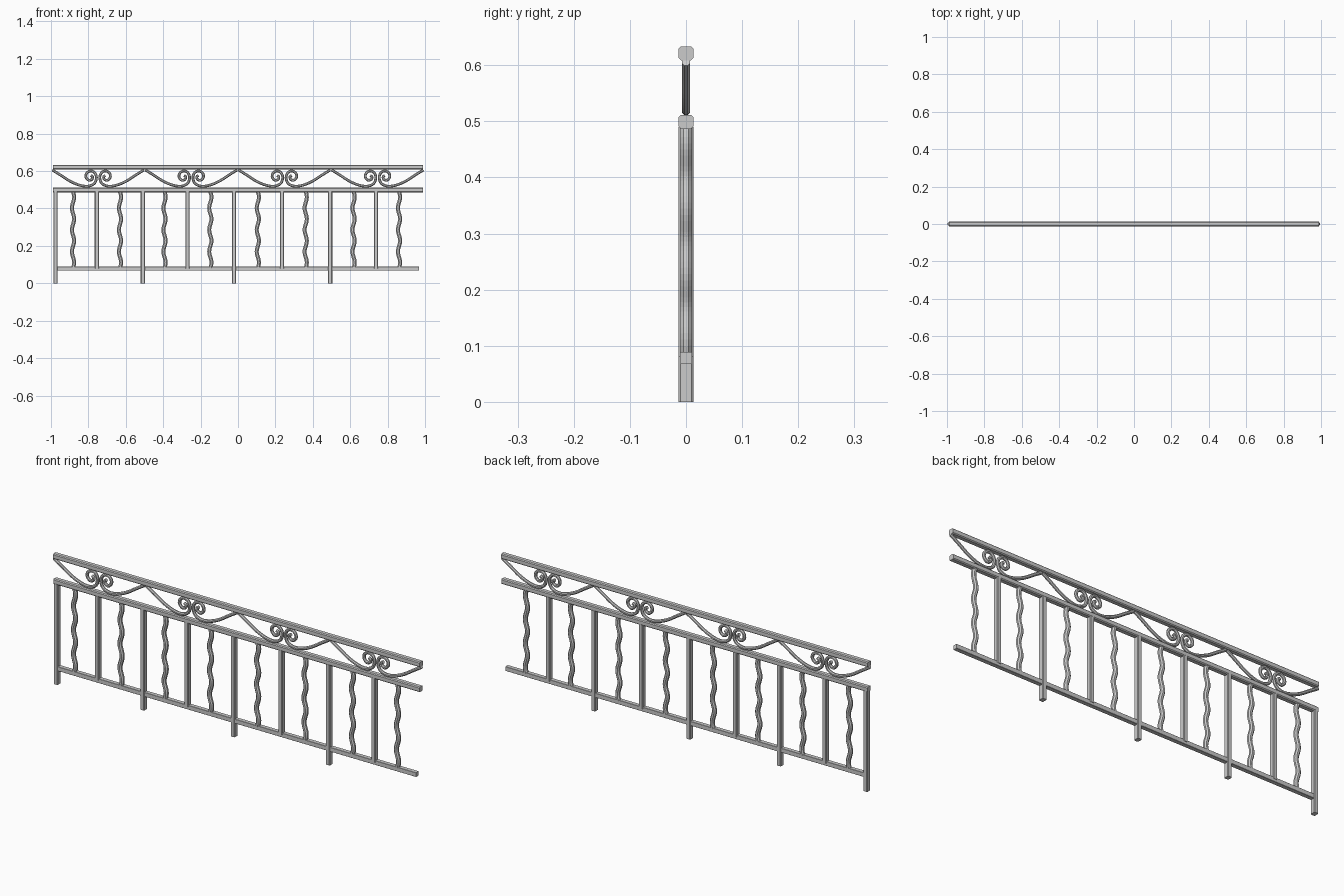
import bpy, bmesh, math
from mathutils import Vector

if "Cube" in bpy.data.objects:
    bpy.data.objects.remove(bpy.data.objects["Cube"])


def chamfered(w, h, c):
    # eight-sided section: half sizes w, h and corner cut c
    return [(w, -h + c), (w, h - c), (w - c, h), (-w + c, h),
            (-w, h - c), (-w, -h + c), (-w + c, -h), (w - c, -h)]


def round_section(r, n=8):
    return [(r * math.cos(2 * math.pi * (i + .5) / n),
             r * math.sin(2 * math.pi * (i + .5) / n)) for i in range(n)]


def sweep(name, path, section):
    # sweep a section along a path of (x, z) points in the fence plane
    pts = [Vector(p) for p in path]
    bm = bmesh.new()
    rings = []
    for i, p in enumerate(pts):
        t = (pts[min(i + 1, len(pts) - 1)] - pts[max(i - 1, 0)]).normalized()
        n = Vector((-t.y, t.x))
        rings.append([bm.verts.new((p.x + n.x * a, b, p.y + n.y * a)) for a, b in section])
    k = len(section)
    for r, s in zip(rings, rings[1:]):
        for j in range(k):
            bm.faces.new((r[j], r[(j + 1) % k], s[(j + 1) % k], s[j]))
    bm.faces.new(rings[0])
    bm.faces.new(rings[-1])
    bmesh.ops.recalc_face_normals(bm, faces=bm.faces)
    me = bpy.data.meshes.new(name)
    bm.to_mesh(me)
    bm.free()
    ob = bpy.data.objects.new(name, me)
    bpy.context.collection.objects.link(ob)
    return ob


def spline(ctrl, steps=4):
    # smooth path through the control points
    c = [Vector(p) for p in ctrl]
    c = [2 * c[0] - c[1]] + c + [2 * c[-1] - c[-2]]
    out = []
    for i in range(1, len(c) - 2):
        a, b, d, e = c[i - 1:i + 3]
        for s in range(steps):
            t = s / steps
            out.append(.5 * (2 * b + (d - a) * t + (2 * a - 5 * b + 4 * d - e) * t * t
                             + (3 * b - a - 3 * d + e) * t ** 3))
    return out + [c[-2]]


# Horizontal rails
rail = chamfered(.0125, .013, .004)
sweep("top_rail", [(-.99, .621), (.99, .621)], rail)
sweep("middle_rail", [(-.988, .499), (.988, .499)], rail)
sweep("bottom_rail", [(-.967, .078), (.968, .078)], chamfered(.0105, .0105, .001))

# Straight posts: every second one reaches the ground
post = chamfered(.011, .013, .003)
for i, x in enumerate((-.976, -.755, -.509, -.271, -.021, .236, .493, .738)):
    if i % 2 == 0:
        sweep("long_post", [(x, 0), (x, .49)], post)
    else:
        sweep("short_post", [(x, .08), (x, .49)], post)

# Wavy balusters
for x in (-.882, -.631, -.393, -.148, .106, .362, .618, .861):
    path = [(x + .006 * math.sin(2 * math.pi * 3.5 * i / 42), .082 + .408 * i / 42)
            for i in range(43)]
    sweep("wavy_baluster", path, round_section(.0115))

# Paired scrolls between the upper rails
scroll = [(-.245, .606), (-.2, .578), (-.15, .546), (-.1, .525), (-.055, .519),
          (-.02, .534), (-.009, .565), (-.018, .591), (-.04, .601), (-.061, .589),
          (-.065, .567), (-.05, .551), (-.033, .556), (-.03, .57), (-.039, .576)]
for cx in (-.748, -.25, .248, .746):
    for side in (1, -1):
        path = [(cx + side * p.x, p.y) for p in spline(scroll)]
        sweep("scroll", path, round_section(.008))
